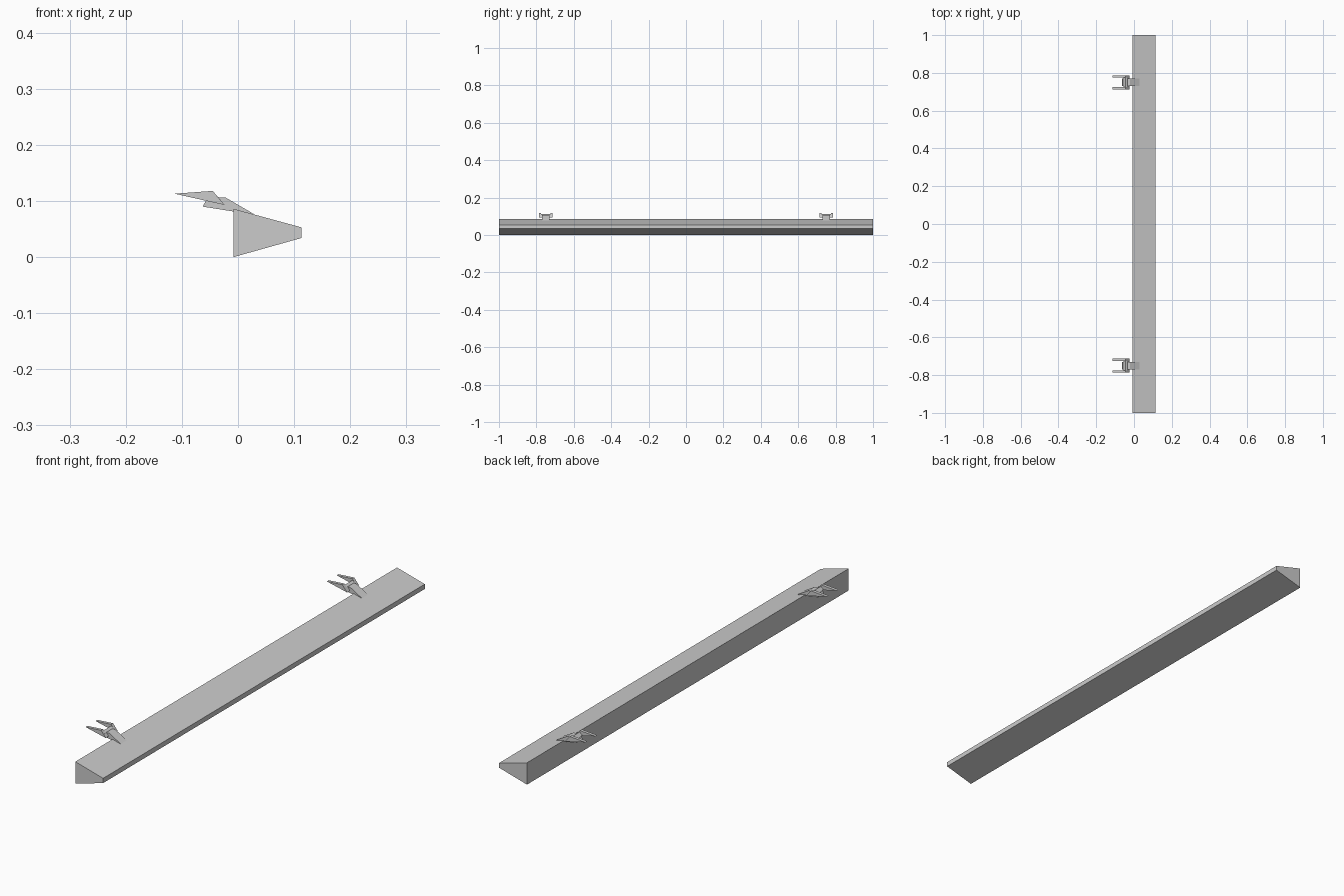
import bpy
import bmesh

cube = bpy.data.objects.get("Cube")
if cube:
    bpy.data.objects.remove(cube, do_unlink=True)

grey = bpy.data.materials.new("light grey")
grey.use_nodes = True
colour = (0.6, 0.6, 0.6, 1)
grey.diffuse_color = colour
grey.node_tree.nodes["Principled BSDF"].inputs["Base Color"].default_value = colour


def extrude_profile(name, profile, y, half_width):
    """Prism from an (x, z) outline, centred on y."""
    bm = bmesh.new()
    rings = [[bm.verts.new((x, y + side * half_width, z)) for x, z in profile]
             for side in (-1, 1)]
    for ring in rings:
        bm.faces.new(ring)
    for i in range(len(profile)):
        j = (i + 1) % len(profile)
        bm.faces.new((rings[0][i], rings[0][j], rings[1][j], rings[1][i]))
    bmesh.ops.recalc_face_normals(bm, faces=bm.faces)
    mesh = bpy.data.meshes.new(name)
    bm.to_mesh(mesh)
    bm.free()
    mesh.materials.append(grey)
    obj = bpy.data.objects.new(name, mesh)
    bpy.context.collection.objects.link(obj)
    return obj


# Long tapered beam
beam = [(-0.008, 0), (0.113, 0.034), (0.113, 0.053), (-0.008, 0.086)]
extrude_profile("beam", beam, 0, 1)

# Outlines of the bracket parts
stem = [(-0.063, 0.09), (-0.057, 0.101), (-0.036, 0.106), (-0.022, 0.106),
        (0.028, 0.077), (-0.006, 0.081)]
crossbar = [(-0.056, 0.102), (-0.045, 0.112), (-0.036, 0.108), (-0.025, 0.094)]
prong = [(-0.113, 0.113), (-0.045, 0.118), (-0.024, 0.093)]

# Two forked brackets on the thick edge
for label, y in (("front", -0.75), ("back", 0.75)):
    extrude_profile(label + "_bracket_stem", stem, y, 0.019)
    extrude_profile(label + "_bracket_crossbar", crossbar, y, 0.03)
    for side in (-1, 1):
        hand = "left" if side > 0 else "right"
        extrude_profile(f"{label}_bracket_{hand}_prong", prong,
                        y + side * 0.031, 0.006)
